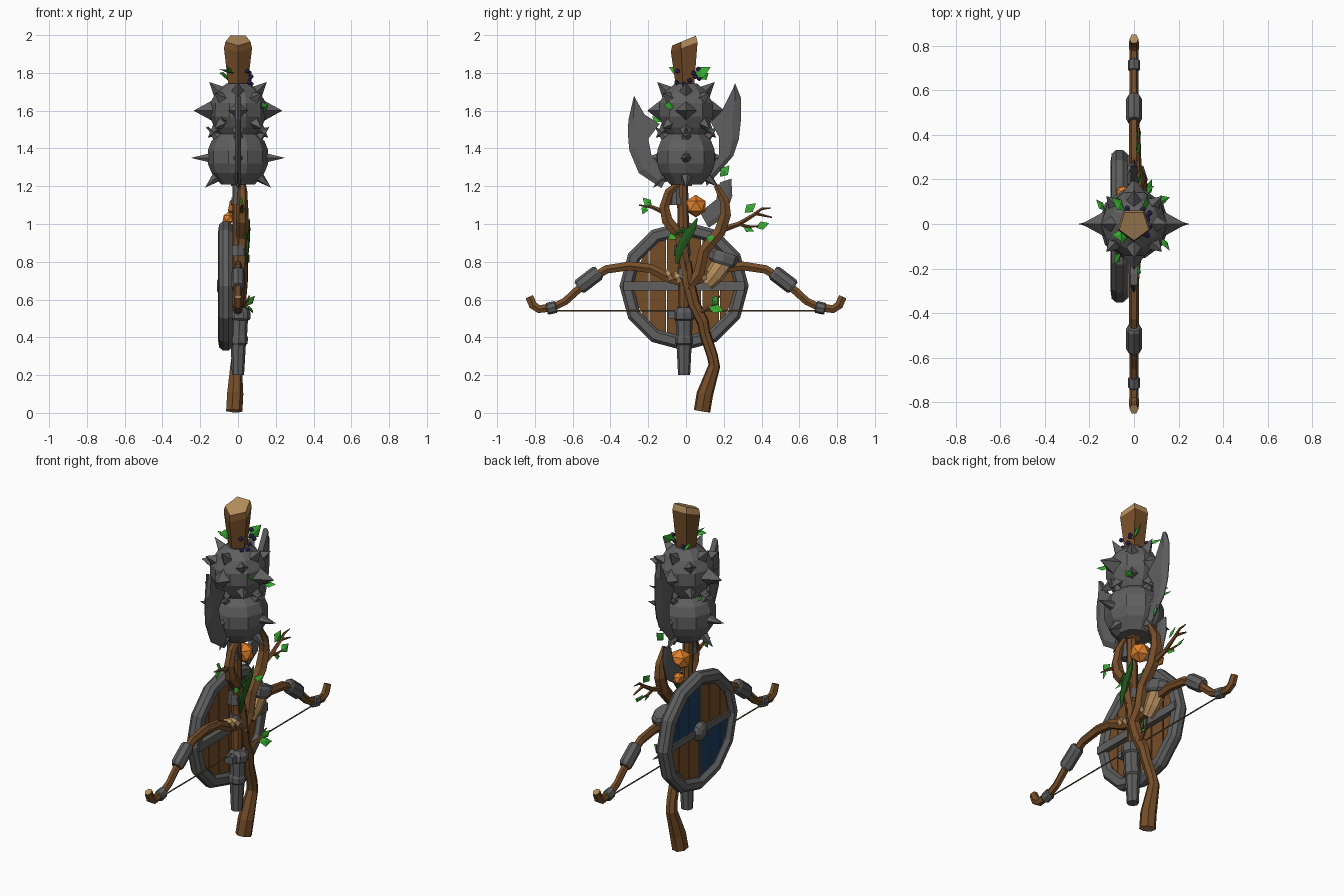
import bpy, bmesh
from math import sin, cos, pi, sqrt, radians
from mathutils import Vector

if "Cube" in bpy.data.objects:
    bpy.data.objects.remove(bpy.data.objects["Cube"])


def material(name, *rgb):
    m = bpy.data.materials.new(name)
    m.use_nodes = True
    m.diffuse_color = (*rgb, 1)
    m.node_tree.nodes["Principled BSDF"].inputs["Base Color"].default_value = (*rgb, 1)
    return m


WOOD = material("brown wood", .18, .075, .022)
TAN = material("cut wood", .46, .27, .11)
METAL = material("dark metal", .115, .115, .115)
LEAF = material("leaf green", .04, .4, .03)
VINE = material("vine green", .015, .1, .012)
ORANGE = material("orange crystal", .75, .22, .025)
BERRY = material("berry purple", .05, .035, .18)
BLUE = material("navy paint", .014, .05, .12)
STRING = material("bow string", .16, .1, .04)


def finish(name, bm, mats, rule=None):
    bmesh.ops.recalc_face_normals(bm, faces=bm.faces)
    bm.normal_update()
    if rule:
        for f in bm.faces:
            f.material_index = int(rule(f))
    me = bpy.data.meshes.new(name)
    bm.to_mesh(me)
    bm.free()
    for m in mats:
        me.materials.append(m)
    ob = bpy.data.objects.new(name, me)
    bpy.context.collection.objects.link(ob)
    return ob


def tube(name, pts, mat, sides=6, x=0, cap=None, flat=1, phase=0):
    """Sweep a polygon along (y, z, radius) points, optionally at an (x start, x end)."""
    x0, x1 = x if isinstance(x, tuple) else (x, x)
    last = len(pts) - 1
    path = [Vector((x0 + (x1 - x0) * i / last, p[0], p[1])) for i, p in enumerate(pts)]
    bm = bmesh.new()
    rings = []
    for i, p in enumerate(path):
        t = (path[min(i + 1, last)] - path[max(i - 1, 0)]).normalized()
        side = t.cross(Vector((1, 0, 0))).normalized()
        out = side.cross(t)
        r = pts[i][2]
        angles = [2 * pi * k / sides + phase for k in range(sides)]
        rings.append([bm.verts.new(p + (out * cos(a) * flat + side * sin(a)) * r) for a in angles])
    for a, b in zip(rings, rings[1:]):
        for k in range(sides):
            j = (k + 1) % sides
            bm.faces.new((a[k], a[j], b[j], b[k]))
    ends = [bm.faces.new(rings[0]), bm.faces.new(rings[-1])]
    for f in ends:
        f.material_index = 1 if cap else 0
    return finish(name, bm, [mat, cap] if cap else [mat])


def hull(name, pts, mats, rule=None):
    bm = bmesh.new()
    for p in pts:
        bm.verts.new(p)
    bmesh.ops.convex_hull(bm, input=bm.verts[:])
    return finish(name, bm, mats, rule)


def box(name, lo, hi, mat):
    hull(name, [(a, b, c) for a in (lo[0], hi[0]) for b in (lo[1], hi[1]) for c in (lo[2], hi[2])], [mat])


def spike(z, az, el, start, length, r, sides):
    d = Vector((cos(az) * cos(el), sin(az) * cos(el), sin(el)))
    rot = d.to_track_quat('Z', 'Y')
    base = Vector((0, 0, z)) + d * start
    ring = [base + rot @ Vector((r * cos(a), r * sin(a), 0)) for a in [2 * pi * k / sides for k in range(sides)]]
    hull("mace_spike", ring + [base + d * length], [METAL])


def leaf(x, y, z, dx, dy, dz, width=.35):
    base, d = Vector((x, y, z)), Vector((dx, dy, dz))
    side = d.cross(Vector((.8, .1, .5))).normalized() * d.length * width
    up = d.cross(side).normalized() * d.length * .1
    mid = base + d * .45
    hull("leaf", [base, base + d, mid + side, mid - side, mid + up, mid - up], [LEAF])


def ball(name, loc, r, mat, detail=1):
    bm = bmesh.new()
    bmesh.ops.create_icosphere(bm, subdivisions=detail, radius=r)
    bmesh.ops.translate(bm, verts=bm.verts, vec=loc)
    return finish(name, bm, [mat])


def blade(name, pairs, x=0, t=.016):
    """Axe blade from (outer, inner) edge points, with a ground bevel."""
    bm = bmesh.new()
    rows = []
    for o, i in pairs:
        o, i = Vector(o), Vector(i)
        m = o.lerp(i, .3)
        loop = [(o, .002), (m, t), (i, t), (i, -t), (m, -t), (o, -.002)]
        rows.append([bm.verts.new((x + h, p.x, p.y)) for p, h in loop])
    for a, b in zip(rows, rows[1:]):
        for k in range(6):
            j = (k + 1) % 6
            bm.faces.new((a[k], a[j], b[j], b[k]))
    bm.faces.new(rows[0])
    bm.faces.new(rows[-1])
    finish(name, bm, [METAL])


# Club with a slanted cut top
club = tube("club", [(0, 1.2, .04), (0, 1.72, .052), (-.002, 1.94, .078), (-.004, 1.975, .07)],
            WOOD, 5, cap=TAN, phase=-pi / 2)
for v in club.data.vertices:
    if v.co.z > 1.9:
        v.co.z += v.co.y * .36
for f in club.data.polygons:
    if f.center.z > 1.945:
        f.material_index = 1

# Two mace heads and their spikes
tube("upper_mace_head", [(0, 1.46, .09), (0, 1.51, .125), (0, 1.57, .15), (0, 1.64, .148),
                         (0, 1.7, .115), (0, 1.745, .06)], METAL, 10)
tube("lower_mace_head", [(0, 1.21, .09), (0, 1.27, .14), (0, 1.32, .16), (0, 1.39, .16),
                         (0, 1.44, .14), (0, 1.485, .09)], METAL, 10)
for k in range(4):
    az = k * pi / 2
    reach = .03 * (k % 2 == 0)
    spike(1.6, az, 0, .135, .07 + reach, .055, 4)
    spike(1.35, az, 0, .14, .08 + reach, .03, 6)
    spike(1.35, az, 0, .145, .022, .042, 8)
    for el in (45, -42):
        spike(1.6, az, radians(el), .125, .09, .045, 4)
        spike(1.35, az, radians(el), .14, .095, .033, 5)
    for el in (28, -28):
        spike(1.6, az + pi / 4, radians(el), .13, .07, .04, 4)

# Axe blades
blade("front_axe_blade", [((-.275, 1.68), (-.265, 1.66)), ((-.305, 1.55), (-.22, 1.58)), ((-.308, 1.48), (-.14, 1.53)),
                          ((-.3, 1.39), (-.2, 1.45)), ((-.25, 1.27), (-.18, 1.35)), ((-.13, 1.19), (-.09, 1.27))])
blade("back_axe_blade", [((.26, 1.745), (.25, 1.72)), ((.29, 1.67), (.19, 1.6)), ((.29, 1.54), (.13, 1.54)),
                         ((.28, 1.45), (.175, 1.46)), ((.25, 1.36), (.175, 1.37)), ((.11, 1.2), (.09, 1.29))])
blade("small_axe_blade", [((.24, 1.24), (.18, 1.22)), ((.245, 1.15), (.16, 1.13)),
                          ((.21, 1.04), (.11, 1.09)), ((.12, .98), (.08, 1.05))], -.02, .01)

# Central shaft, collars and lower metal sheath
tube("shaft", [(-.01, .5, .03), (-.01, .8, .03), (-.02, 1.25, .03)], WOOD, 8)
tube("sheath", [(-.01, .2, .032), (-.01, .36, .04), (-.01, .37, .048), (-.01, .4, .048), (-.01, .41, .042),
                (-.01, .49, .045), (-.01, .5, .056), (-.01, .535, .056), (-.01, .56, .038)], METAL, 8, x=(.0, .012))
box("sheath_lug", (-.02, -.095, .5), (.03, -.04, .54), METAL)
for y, z, r, h in ((-.01, .74, .042, .05), (-.02, .86, .045, .06), (-.05, 1.12, .037, .04), (-.05, 1.2, .03, .12)):
    tube("shaft_collar", [(y, z - h / 2, r), (y, z + h / 2, r * .9)], METAL, 8)

# Forked wooden staff
tube("staff_foot", [(.085, .01, .045), (.1, .1, .045), (.15, .25, .032), (.14, .3, .03), (.1, .42, .03), (.09, .48, .032),
                    (.04, .58, .034), (.01, .7, .036), (.0, .8, .03)], WOOD, 7, x=(-.022, .02), cap=TAN)
tube("front_prong", [(.0, .75, .03), (-.03, .93, .033), (-.1, 1.02, .033), (-.115, 1.09, .03),
                     (-.09, 1.17, .026), (-.04, 1.215, .016)], WOOD, x=(.02, .025))
tube("back_prong", [(.01, .66, .03), (.07, .74, .033), (.095, .86, .033), (.18, .96, .035), (.21, 1.05, .033),
                    (.205, 1.12, .028), (.16, 1.205, .016)], WOOD, x=(.02, .025))
tube("back_twig", [(.19, .97, .018), (.28, 1.0, .013), (.37, 1.055, .01), (.455, 1.035, .004)], WOOD, 5, x=.02)
tube("back_twig_fork", [(.36, 1.05, .01), (.4, 1.08, .007), (.45, 1.085, .003)], WOOD, 5, x=.02)
tube("lower_twig", [(.28, 1.0, .01), (.33, .985, .008), (.39, .99, .003)], WOOD, 5, x=.02)
tube("front_twig", [(-.11, 1.06, .014), (-.18, 1.09, .01), (-.25, 1.1, .003)], WOOD, 5, x=.02)
tube("foot_twig", [(.07, .53, .012), (.14, .57, .009), (.18, .62, .004)], WOOD, 5, x=(.02, .06))
crystal = ball("crystal", (.0, .052, 1.095), .06, ORANGE)
ball("small_crystal", (-.05, .14, 1.03), .035, ORANGE)

# Bow, mirrored front to back
for s in (-1, 1):
    limb = [(.0, .69, .03), (.09, .715, .03), (.19, .765, .028), (.3, .778, .027), (.42, .76, .026),
            (.52, .7, .025), (.64, .59, .023), (.71, .556, .023), (.78, .55, .025), (.81, .57, .026), (.83, .615, .024)]
    tube("bow_limb", [(y * s, z, r) for y, z, r in limb], WOOD, 6, cap=TAN, flat=.85)
    for y, z, dy, dz, r in ((.515, .705, .055, -.042, .042), (.712, .556, .026, -.006, .032)):
        steps = [(-1, .8), (-.8, 1), (.8, 1), (1, .8)]
        tube("bow_band", [(s * (y + dy * k), z + dz * k, r * q) for k, q in steps], METAL, 8, flat=.85)
tube("bow_string", [(-.71, .54, .004), (.71, .54, .004)], STRING, 5)
for k in range(5):
    y = -.09 + k * .045
    z = .7 + abs(y) * .3
    tube("grip_wrap", [(y - .008, z - .004, .036), (y + .012, z + .006, .036)], TAN, 8)

# Horn with a metal collar
tube("horn", [(.11, .68, .035), (.15, .73, .05), (.2, .8, .055)], TAN, 8, cap=WOOD, flat=.8)
tube("horn_collar", [(.19, .785, .065), (.195, .8, .08), (.205, .835, .08), (.21, .85, .065)], METAL, 8, flat=.75)

# Round shield: rim, painted planks, boss, straps
CY, CZ = -.01, .672
section = [(.27, -.05), (.27, -.085), (.29, -.105), (.325, -.1), (.342, -.08), (.342, -.05), (.325, -.03), (.285, -.03)]
bm = bmesh.new()
rings = []
for k in range(12):
    a = k * pi / 6
    rings.append([bm.verts.new((x, CY + r * cos(a), CZ + r * sin(a))) for r, x in section])
for k in range(12):
    a, b = rings[k], rings[(k + 1) % 12]
    for j in range(len(section)):
        n = (j + 1) % len(section)
        bm.faces.new((a[j], a[n], b[n], b[j]))
finish("shield_rim", bm, [METAL])
for k in range(6):
    ya, yb = -.28 + k * .56 / 6 + .003, -.28 + (k + 1) * .56 / 6 - .003
    for s in (-1, 1):
        pts = [(x, CY + y, CZ + s * h) for x in (-.08, -.052) for y in (ya, yb)
               for h in (0, sqrt(.0784 - y * y))]
        blue = s * (ya + yb) > 0
        hull("shield_plank", pts, [WOOD, BLUE], lambda f: blue and f.normal.x < -.5)
box("shield_front_strap", (-.09, CY - .28, CZ - .018), (-.078, CY + .28, CZ + .018), METAL)
box("shield_front_rib", (-.085, CY - .008, CZ - .28), (-.078, CY + .008, CZ + .28), METAL)
ring = [(2 * pi * k / 8, x, r) for k in range(8) for x, r in ((-.08, .06), (-.1, .048), (-.112, .025))]
hull("shield_boss", [(x, CY + r * cos(a), CZ + r * sin(a)) for a, x, r in ring], [METAL])
box("shield_grip_bar", (-.052, CY - .32, CZ - .023), (-.022, CY + .32, CZ + .023), METAL)

# Vines, leaves and berries
tube("vine", [(-.05, .79, .008), (-.035, .86, .024), (.0, .93, .03), (.035, .98, .022), (.06, 1.03, .004)],
     VINE, 6, x=(.045, .06), flat=.4)
tube("side_vine", [(-.06, .94, .008), (-.02, .97, .015), (.04, .96, .006)], VINE, 5, x=.05, flat=.5)
for spot in ((.02, .31, 1.06, 0, .06, .05), (.02, .37, .98, 0, .07, .025), (.02, .3, .99, 0, .06, -.03),
             (.02, -.18, 1.09, 0, -.05, .05), (.02, -.21, 1.1, 0, -.02, -.05), (.05, .14, .57, .04, .03, .05),
             (.05, .12, .56, .03, .08, -.02), (.02, .18, 1.25, .01, .05, .06), (.12, -.06, 1.62, .04, -.06, .01),
             (-.06, -.13, 1.54, -.03, -.05, .03), (-.02, -.05, 1.8, -.08, .0, .02), (.04, .04, 1.78, .02, .09, .05),
             (-.03, -.02, 1.8, -.03, -.07, .03), (-.04, .06, 1.77, -.06, .06, .03), (.1, .1, 1.5, .06, .02, .01),
             (-.13, .06, 1.49, -.04, .05, .02), (.03, -.04, .95, .02, -.06, -.03), (.03, .1, .9, .03, .05, .04)):
    leaf(*spot)
for spot in ((.06, .02, 1.76), (.07, .05, 1.78), (.06, .04, 1.8), (.07, -.01, 1.74), (.05, -.045, 1.81),
             (-.03, .07, 1.77), (.04, .065, 1.82), (.06, -.05, 1.75)):
    ball("berry", spot, .014, BERRY)
